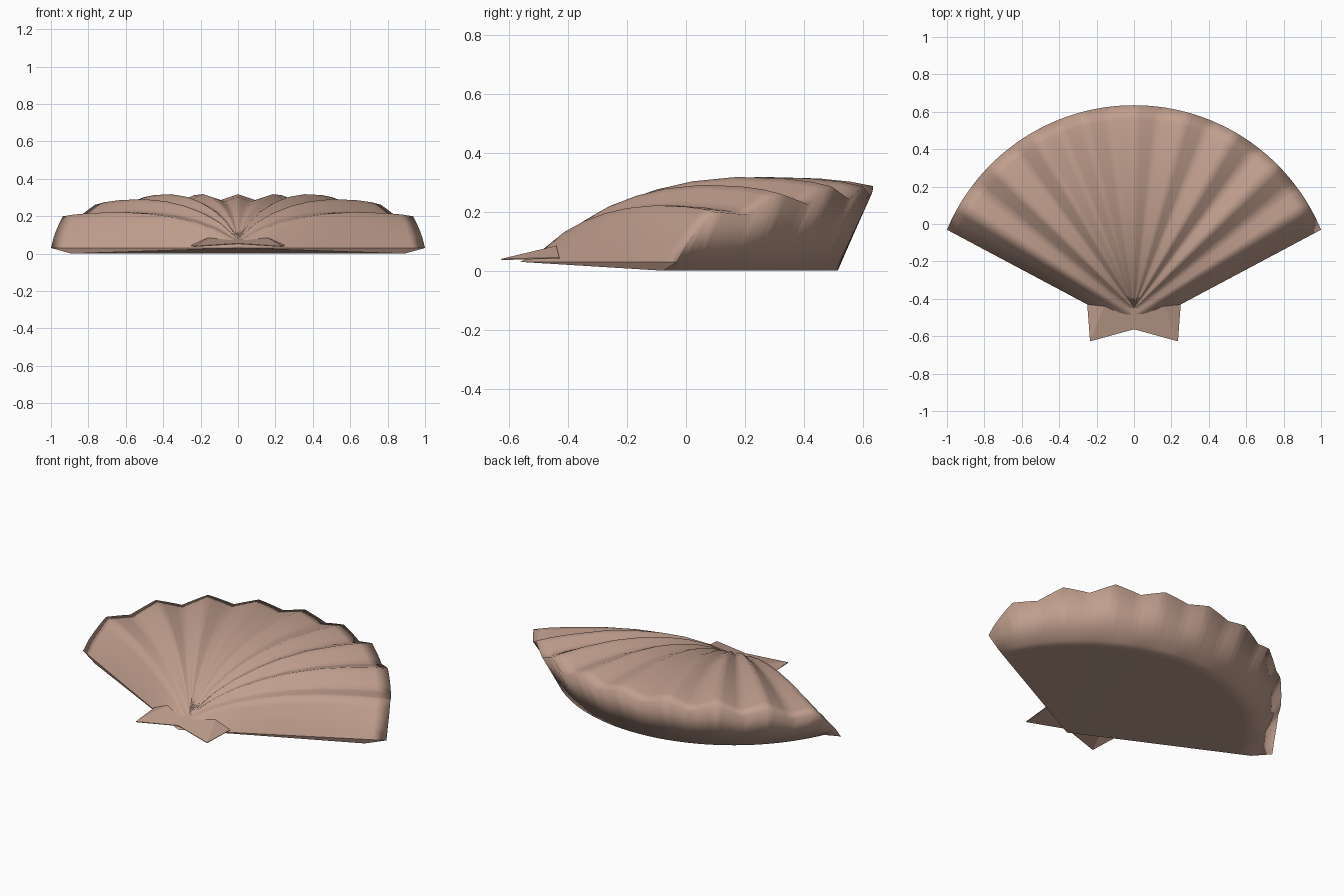
import bpy, bmesh, math
from mathutils import Vector

if "Cube" in bpy.data.objects:
    bpy.data.objects.remove(bpy.data.objects["Cube"])

shell_mat = bpy.data.materials.new("shell_pink_brown")
shell_mat.use_nodes = True
color = (0.53, 0.345, 0.27, 1)
shell_mat.diffuse_color = color
shell_mat.node_tree.nodes["Principled BSDF"].inputs["Base Color"].default_value = color

HUB_Y, RADIUS, BASE_RADIUS = -0.449, 1.084, 0.964
HALF_ANGLE = math.radians(67.3)
APEX = Vector((0, -0.563, 0.03))
STEPS, SUB = 9, 4                    # half ribs per side, columns per half rib

# height of the middle rib from hinge to rim, as (distance, height)
CREST = [(0, .08), (.06, .125), (.137, .18), (.25, .235), (.37, .275), (.5, .303),
         (.66, .318), (.83, .313), (.93, .302), (1, .287)]
# relative height of each half rib at the hinge and at the rim
AT_HINGE = [1, .97, 1, .96, 1, .92, .93, .78, .68, 0]
AT_RIM = [1, .86, 1, .82, 1, .76, .9, .62, .66, 0]


def weight(u, s):
    """Rib height factor at angle fraction u and distance s."""
    k = min(int(u * STEPS), STEPS - 1)
    f = u * STEPS - k
    if k == STEPS - 1:               # rounded outer flank
        f = 1 - (1 - f) ** 0.8
    a, b = (AT_HINGE[i] + (AT_RIM[i] - AT_HINGE[i]) * s ** 0.8 for i in (k, k + 1))
    return a + (b - a) * f


def on_arc(angle, radius, z):
    return Vector((radius * math.sin(angle), HUB_Y + radius * math.cos(angle), z))


def new_object(name, bm, smooth):
    bmesh.ops.recalc_face_normals(bm, faces=bm.faces)
    mesh = bpy.data.meshes.new(name)
    for face in bm.faces:
        face.smooth = smooth
    bm.to_mesh(mesh)
    bm.free()
    mesh.materials.append(shell_mat)
    obj = bpy.data.objects.new(name, mesh)
    bpy.context.collection.objects.link(obj)
    return obj


# ribbed shell: each column runs hinge - rim - base - back to the hinge
bm = bmesh.new()
columns = []
count = STEPS * SUB
for i in range(-count, count + 1):
    u = abs(i) / count
    angle = HALF_ANGLE * i / count
    hub = Vector((0, HUB_Y + (APEX.y - HUB_Y) * u ** 8, 0))
    rim = on_arc(angle, RADIUS, 0)
    points = []
    for s, h in CREST:
        p = hub.lerp(rim, s)
        p.z = APEX.z + (h - APEX.z) * weight(u, s)
        points.append(p)
    base = on_arc(angle, BASE_RADIUS, 0)
    points += [base.lerp(APEX, t) for t in (0, .08, .5, 1)]
    columns.append([bm.verts.new(p) for p in points])

for a, b in zip(columns, columns[1:]):
    for j in range(len(a) - 1):
        bm.faces.new((a[j], b[j], b[j + 1], a[j + 1]))
# narrow straight front strips
for column in (columns[0], columns[-1]):
    strip = bm.faces.new(column)
    for edge in strip.edges:
        edge.smooth = False
bmesh.ops.remove_doubles(bm, verts=bm.verts, dist=0.0005)
new_object("ribbed_shell", bm, True)

# hinge wings
for name, side in (("left_hinge_wing", 1), ("right_hinge_wing", -1)):
    bm = bmesh.new()
    outline = [(0, -.563, .055), (.235, -.627, .04), (.25, -.43, .045),
               (.16, -.44, .085), (0, -.449, .08)]
    verts = [bm.verts.new((side * x, y, z)) for x, y, z in outline]
    bm.faces.new((verts[0], verts[1], verts[3], verts[4]))
    bm.faces.new((verts[1], verts[2], verts[3]))
    wing = new_object(name, bm, False)
    plate = wing.modifiers.new("thickness", 'SOLIDIFY')
    plate.thickness = 0.004
